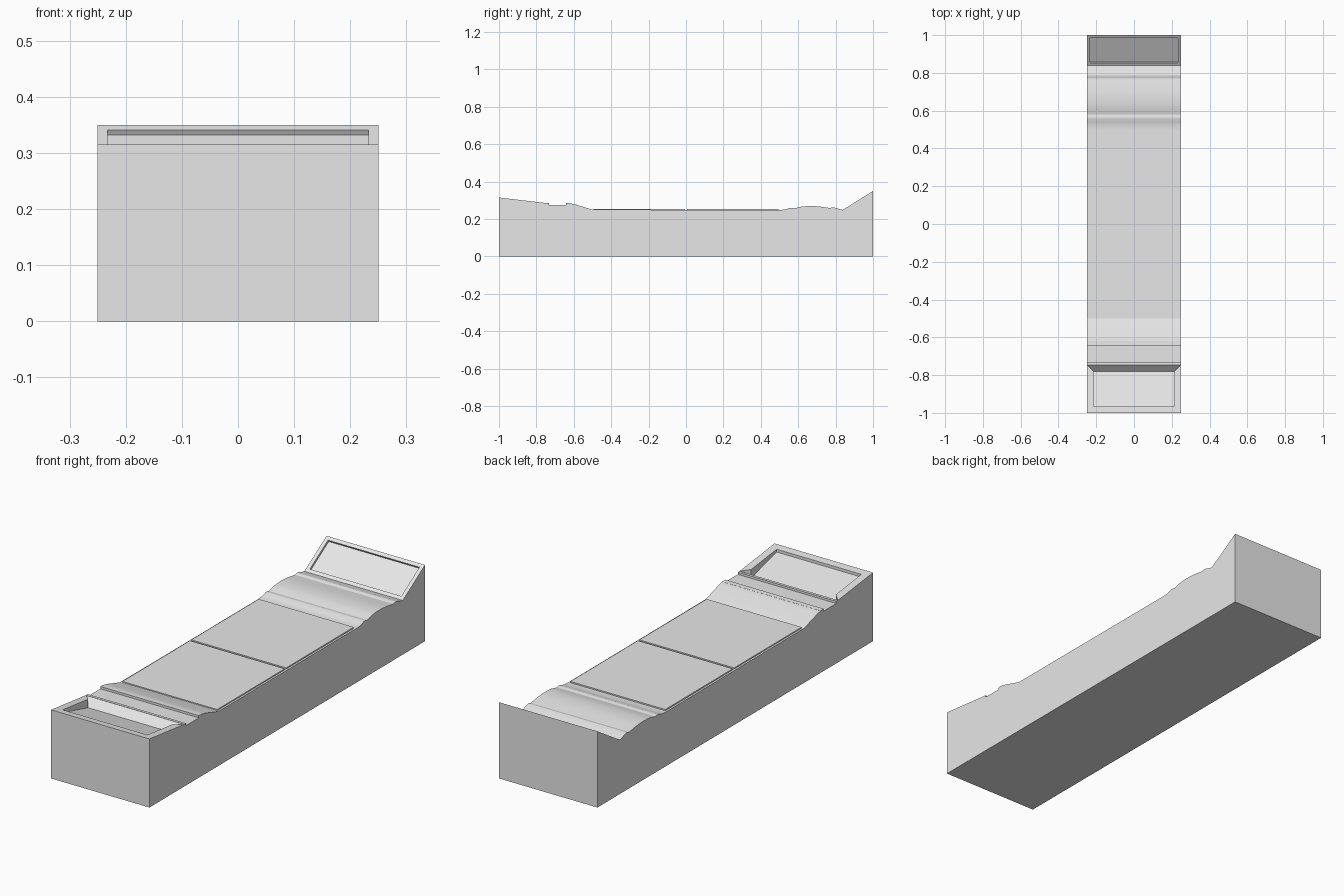
import bpy, bmesh, math
from mathutils import Vector

if "Cube" in bpy.data.objects:
    bpy.data.objects.remove(bpy.data.objects["Cube"])

W = 0.25  # half width

grey = bpy.data.materials.new("light_grey")
grey.diffuse_color = (0.8, 0.8, 0.8, 1)
grey.use_nodes = True
grey.node_tree.nodes["Principled BSDF"].inputs["Base Color"].default_value = grey.diffuse_color


def finish(bm, name, smooth=None):
    bmesh.ops.recalc_face_normals(bm, faces=bm.faces)
    me = bpy.data.meshes.new(name)
    bm.to_mesh(me)
    bm.free()
    me.materials.append(grey)
    ob = bpy.data.objects.new(name, me)
    bpy.context.collection.objects.link(ob)
    if smooth:
        bpy.ops.object.select_all(action='DESELECT')
        ob.select_set(True)
        bpy.context.view_layer.objects.active = ob
        bpy.ops.object.shade_smooth_by_angle(angle=math.radians(smooth))
    return ob


def extrude_profile(points, half):
    """Closed y-z outline extruded across x."""
    bm = bmesh.new()
    a = [bm.verts.new((-half, y, z)) for y, z in points]
    b = [bm.verts.new((half, y, z)) for y, z in points]
    bm.faces.new(a)
    bm.faces.new(b[::-1])
    n = len(points)
    for i in range(n):
        j = (i + 1) % n
        bm.faces.new((a[i], a[j], b[j], b[i]))
    bmesh.ops.recalc_face_normals(bm, faces=bm.faces)
    return bm


# Long block: side outline with front slope, channel seat, flat middle,
# curved hump and raised rear slope
hump = [(0.62 + 0.15 * i / 8, 0.2655 + 0.0045 * math.sin(math.pi * (0.1 + 1.1 * i / 8)) - 0.004 * (i / 8) ** 2)
        for i in range(9)]
outline = [(-1, 0), (-1, 0.315), (-0.745, 0.285), (-0.733, 0.284), (-0.733, 0.27),
           (-0.642, 0.27), (-0.642, 0.285), (-0.62, 0.284), (-0.595, 0.279), (-0.5, 0.25),
           (0.5, 0.249), (0.525, 0.25), (0.54, 0.254), (0.555, 0.259), (0.565, 0.26),
           (0.58, 0.2575), (0.6, 0.262)] + hump + \
          [(0.785, 0.2625), (0.8, 0.26), (0.82, 0.253), (0.838, 0.249), (1, 0.35), (1, 0)]
bm = extrude_profile(outline, W)


def top_face(y):
    return min((f for f in bm.faces if f.normal.z > 0.5),
               key=lambda f: abs(f.calc_center_median().y - y))


# Rear slope: framed shallow recess
slope = top_face(0.919)
bmesh.ops.inset_individual(bm, faces=[slope], thickness=0.025)
down = slope.normal * -0.01
res = bmesh.ops.extrude_face_region(bm, geom=[slope])
bmesh.ops.translate(bm, vec=down, verts=[v for v in res["geom"] if isinstance(v, bmesh.types.BMVert)])
if slope.is_valid:
    bmesh.ops.delete(bm, geom=[slope], context='FACES_ONLY')

# Front slope: framed pit with tilted floor and slanted back wall
panel = top_face(-0.8725)
corner = {(v.co.x > 0, v.co.y > -0.9): v for v in panel.verts}
bmesh.ops.delete(bm, geom=[panel], context='FACES_ONLY')
inner, floor = {}, {}
for s in (False, True):
    x = 0.215 if s else -0.215
    inner[s, False] = bm.verts.new((x, -0.965, 0.311))
    inner[s, True] = bm.verts.new((x, -0.78, 0.289))
    floor[s, False] = bm.verts.new((x, -0.965, 0.298))
    floor[s, True] = bm.verts.new((x, -0.78, 0.25))
    bm.faces.new((corner[s, False], corner[s, True], inner[s, True], inner[s, False]))
    bm.faces.new((inner[s, False], inner[s, True], floor[s, True], floor[s, False]))
    bm.faces.new((corner[s, True], floor[s, True], inner[s, True]))
L, R = (False, False), (True, False)
LB, RB = (False, True), (True, True)
bm.faces.new((corner[L], corner[R], inner[R], inner[L]))
bm.faces.new((inner[L], inner[R], floor[R], floor[L]))
bm.faces.new((floor[L], floor[R], floor[RB], floor[LB]))
bm.faces.new((floor[LB], floor[RB], corner[RB], corner[LB]))
finish(bm, "block_body", smooth=15)

# U-shaped channel across the front slope
u = [(-0.747, 0.256), (-0.746, 0.285), (-0.733, 0.285), (-0.733, 0.275),
     (-0.642, 0.275), (-0.642, 0.2855), (-0.62, 0.2845), (-0.62, 0.256)]
finish(extrude_profile(u, W), "cross_channel")

# Two thin raised plates on the flat middle
for name, y0, y1 in (("front_plate", -0.495, -0.005), ("rear_plate", 0.005, 0.495)):
    finish(extrude_profile([(y0, 0.247), (y0, 0.255), (y1, 0.255), (y1, 0.247)], 0.241), name)
